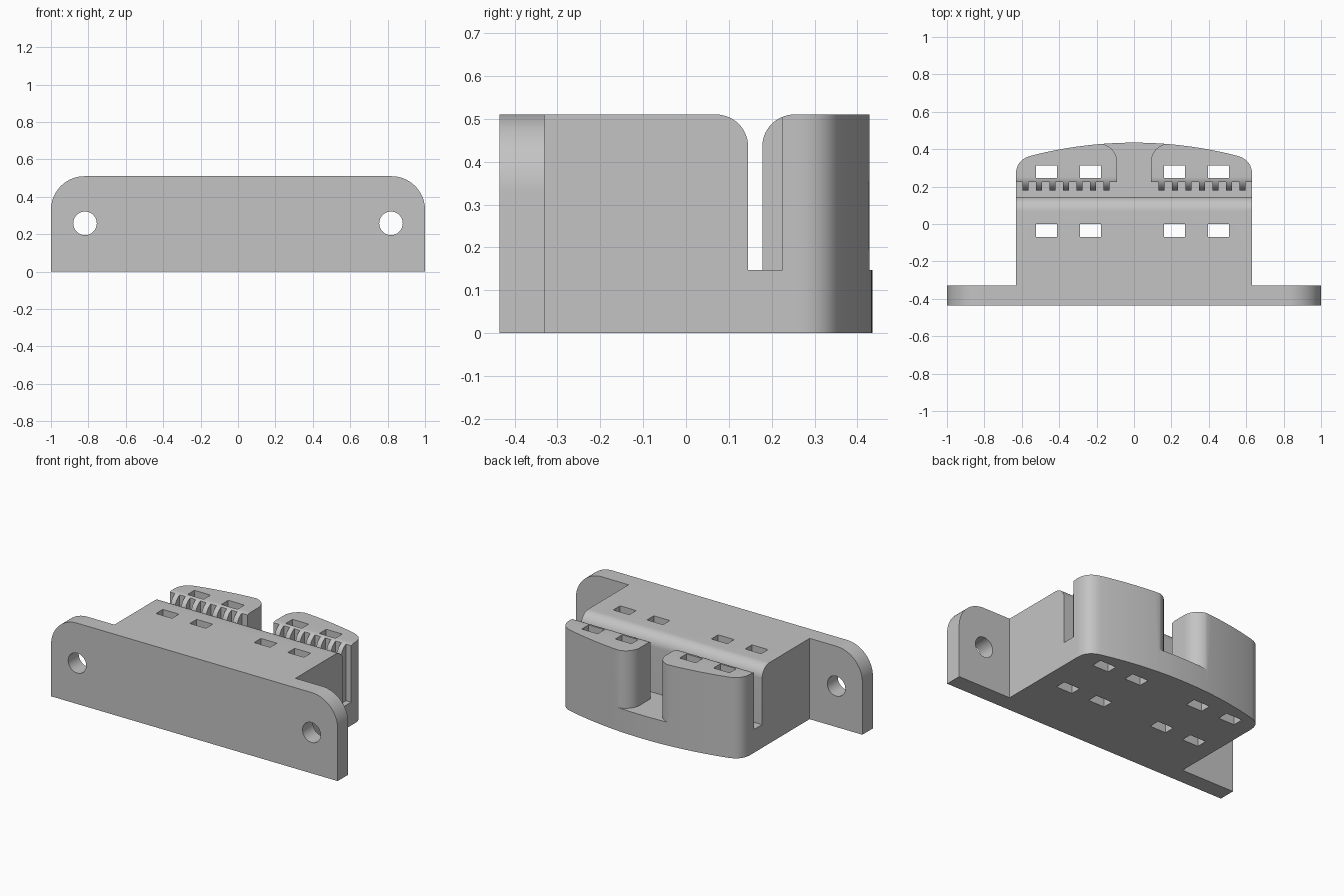
import bpy
import math
from mathutils import Vector

cube = bpy.data.objects.get("Cube")
if cube:
    bpy.data.objects.remove(cube, do_unlink=True)

grey = bpy.data.materials.new("matte grey")
grey.use_nodes = True
grey.diffuse_color = (0.55, 0.55, 0.55, 1)
grey.node_tree.nodes["Principled BSDF"].inputs["Base Color"].default_value = grey.diffuse_color

TOP, LEDGE, HALF = 0.51, 0.147, 0.632      # overall height, slot floor, half body width
FRONT, SEAM, BACK = -0.435, -0.33, 0.435   # plate front, plate back, rear crown
SLOT_FRONT, TOOTH_TIP, TOOTH_ROOT = 0.145, 0.178, 0.225


def arc(cx, cy, r, start, end, steps=14):
    angles = [math.radians(start + (end - start) * i / steps) for i in range(steps + 1)]
    return [(cx + r * math.cos(a), cy + r * math.sin(a)) for a in angles]


def mirrored(half):
    """Close a half outline by reflecting it across x = 0."""
    return half + [(-x, y) for x, y in reversed(half)]


def solid(name, prisms):
    """Mesh of prisms, each (profile, axis of extrusion, low, high)."""
    verts, faces = [], []
    for profile, axis, low, high in prisms:
        n, base = len(profile), len(verts)
        for level in (low, high):
            for a, b in profile:
                point = [a, b]
                point.insert(axis, level)
                verts.append(point)
        area = sum(p[0] * q[1] - q[0] * p[1] for p, q in zip(profile, profile[1:] + profile[:1]))
        flip = (area < 0) != (axis == 1)
        new = [list(range(n))[::-1], list(range(n, 2 * n))]
        new += [[i, (i + 1) % n, n + (i + 1) % n, n + i] for i in range(n)]
        faces += [[base + i for i in (f[::-1] if flip else f)] for f in new]
    mesh = bpy.data.meshes.new(name)
    mesh.from_pydata(verts, [], faces)
    mesh.materials.append(grey)
    obj = bpy.data.objects.new(name, mesh)
    bpy.context.collection.objects.link(obj)
    return obj


def combine(target, other, operation):
    other.hide_render = True
    mod = target.modifiers.new(operation.lower(), "BOOLEAN")
    mod.operation, mod.solver, mod.object = operation, "EXACT", other
    bpy.context.view_layer.objects.active = target
    bpy.ops.object.modifier_apply(modifier=mod.name)
    bpy.data.objects.remove(other, do_unlink=True)


def rect(x0, x1, y0, y1):
    return [(x0, y0), (x1, y0), (x1, y1), (x0, y1)]


# Side profile: block, narrow rounded slot, rear wall
r = 0.075
side = [(SEAM, 0), (0.5, 0), (0.5, TOP)]
side += arc(TOOTH_TIP + r, TOP - r, r, 90, 180)
side += [(TOOTH_TIP, LEDGE), (SLOT_FRONT, LEDGE)]
side += arc(SLOT_FRONT - r, TOP - r, r, 0, 90) + [(SEAM, TOP)]
body = solid("clamp_bracket", [(side, 0, -0.8, 0.8)])

# Plan outline: straight sides, rounded corners and a crowned back
half = [(HALF, -0.5)]
p0, p1, p2 = Vector((HALF, 0.26)), Vector((HALF, 0.344)), Vector((0.55, BACK - 0.07))
for i in range(15):
    t = i / 14
    half.append(tuple(p0 * (1 - t) ** 2 + p1 * 2 * t * (1 - t) + p2 * t * t))
half += [(x, BACK - 0.23 * x * x) for x in (0.55 * i / 16 for i in range(15, 0, -1))]
plan = solid("plan_outline", [(mirrored(half), 2, -0.2, 0.8)])
combine(body, plan, "INTERSECT")

# Mounting plate with rounded upper corners
plate_half = [(1, 0)] + arc(0.82, TOP - 0.18, 0.18, 0, 90, 18)
plate = solid("mounting_plate", [(mirrored(plate_half), 1, FRONT, SEAM)])
combine(body, plate, "UNION")

# Gap that splits the rear wall into two pillars with rounded inner corners
gap_half = [(0.09, 0.16)] + arc(0.19, 0.33, 0.1, 180, 90) + [(0.19, 0.6)]
gap = solid("pillar_gap", [(mirrored(gap_half), 2, LEDGE, 0.8)])
combine(body, gap, "DIFFERENCE")

# Notches that leave seven gripping teeth on each pillar
pitch, tooth = 0.0722, 0.032
notches = []
for sign in (-1, 1):
    for i in range(8):
        x1 = 0.147 + pitch * i - tooth / 2
        x0 = 0.05 if i == 0 else x1 - pitch + tooth
        if i == 7:
            x1 = 0.7
        a, b = sorted((sign * x0, sign * x1))
        notches.append((rect(a, b, 0.16, TOOTH_ROOT), 2, LEDGE, 0.8))
combine(body, solid("tooth_notches", notches), "DIFFERENCE")

# Vertical strap holes through the block and the pillars
straps = []
for x in (-0.468, -0.232, 0.217, 0.452):
    for y in (-0.035, 0.28):
        straps.append((rect(x - 0.056, x + 0.056, y - 0.034, y + 0.034), 2, -0.2, 0.8))
combine(body, solid("strap_holes", straps), "DIFFERENCE")

# Bolt holes in the plate ears
bolts = [(arc(s * 0.818, 0.258, 0.063, 0, 350, 35), 1, -0.6, -0.2) for s in (-1, 1)]
combine(body, solid("bolt_holes", bolts), "DIFFERENCE")

# Smooth the curved faces, keep the edges crisp
bpy.ops.object.select_all(action="DESELECT")
body.select_set(True)
bpy.context.view_layer.objects.active = body
bpy.ops.object.shade_smooth_by_angle(angle=math.radians(30))
